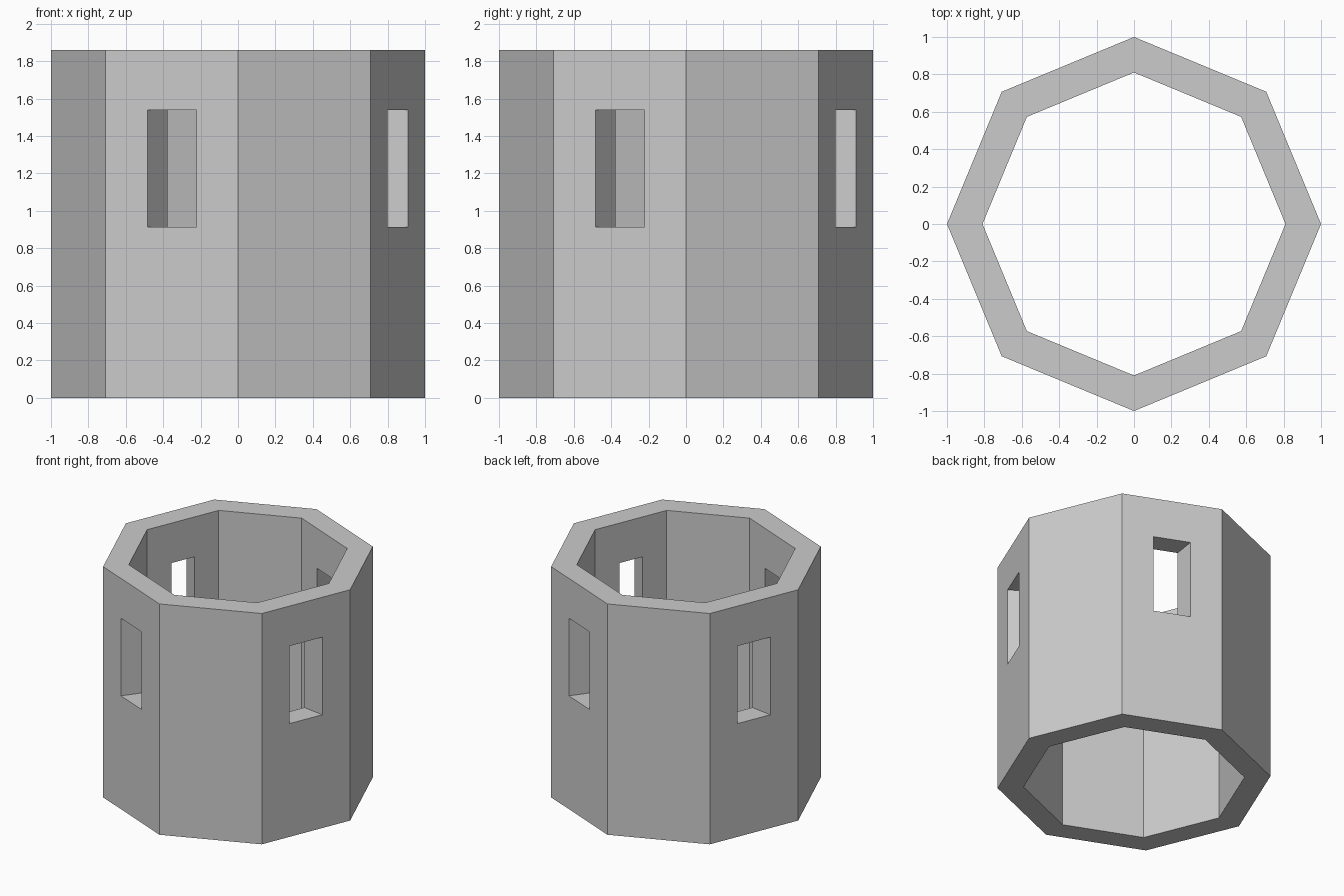
import bpy, bmesh
from math import cos, sin, pi

if "Cube" in bpy.data.objects:
    bpy.data.objects.remove(bpy.data.objects["Cube"])

SIDES = 8
R_OUT, R_IN, HEIGHT = 1.0, 0.81, 1.86
WIN_Z0, WIN_Z1 = 0.913, 1.538
WIN_OUT, WIN_IN = 0.1415, 0.098      # half widths on outer and inner wall faces


def make_object(name, bm):
    bmesh.ops.recalc_face_normals(bm, faces=bm.faces)
    mesh = bpy.data.meshes.new(name)
    bm.to_mesh(mesh)
    bm.free()
    obj = bpy.data.objects.new(name, mesh)
    bpy.context.collection.objects.link(obj)
    return obj


# Octagonal tube wall
bm = bmesh.new()
rings = []
for r, z in ((R_OUT, 0), (R_OUT, HEIGHT), (R_IN, HEIGHT), (R_IN, 0)):
    rings.append([bm.verts.new((r * cos(2 * pi * i / SIDES), r * sin(2 * pi * i / SIDES), z))
                  for i in range(SIDES)])
for k in range(4):
    a, b = rings[k], rings[(k + 1) % 4]
    for i in range(SIDES):
        j = (i + 1) % SIDES
        bm.faces.new((a[i], a[j], b[j], b[i]))
tower = make_object("tower_wall", bm)

# Four wedge cutters for the windows, narrowing inwards, on every other side
ap_out, ap_in = R_OUT * cos(pi / SIDES), R_IN * cos(pi / SIDES)
slope = (WIN_OUT - WIN_IN) / (ap_out - ap_in)
bm = bmesh.new()
for n in range(4):
    ang = pi / SIDES + pi / 4 + n * pi / 2 - pi / 4 + pi / 4
    ang = 3 * pi / 8 + n * pi / 2
    outline = []
    for r, side in ((0.68, -1), (1.0, -1), (1.0, 1), (0.68, 1)):
        t = side * (WIN_IN + slope * (r - ap_in))
        outline.append((r * cos(ang) - t * sin(ang), r * sin(ang) + t * cos(ang)))
    low = [bm.verts.new((x, y, WIN_Z0)) for x, y in outline]
    high = [bm.verts.new((x, y, WIN_Z1)) for x, y in outline]
    bm.faces.new(low[::-1])
    bm.faces.new(high)
    for i in range(4):
        j = (i + 1) % 4
        bm.faces.new((low[i], low[j], high[j], high[i]))
cutter = make_object("window_cutter", bm)
cutter.hide_render = True
cutter.display_type = 'WIRE'

# Cut the windows
mod = tower.modifiers.new("windows", 'BOOLEAN')
mod.operation = 'DIFFERENCE'
mod.solver = 'EXACT'
mod.object = cutter
